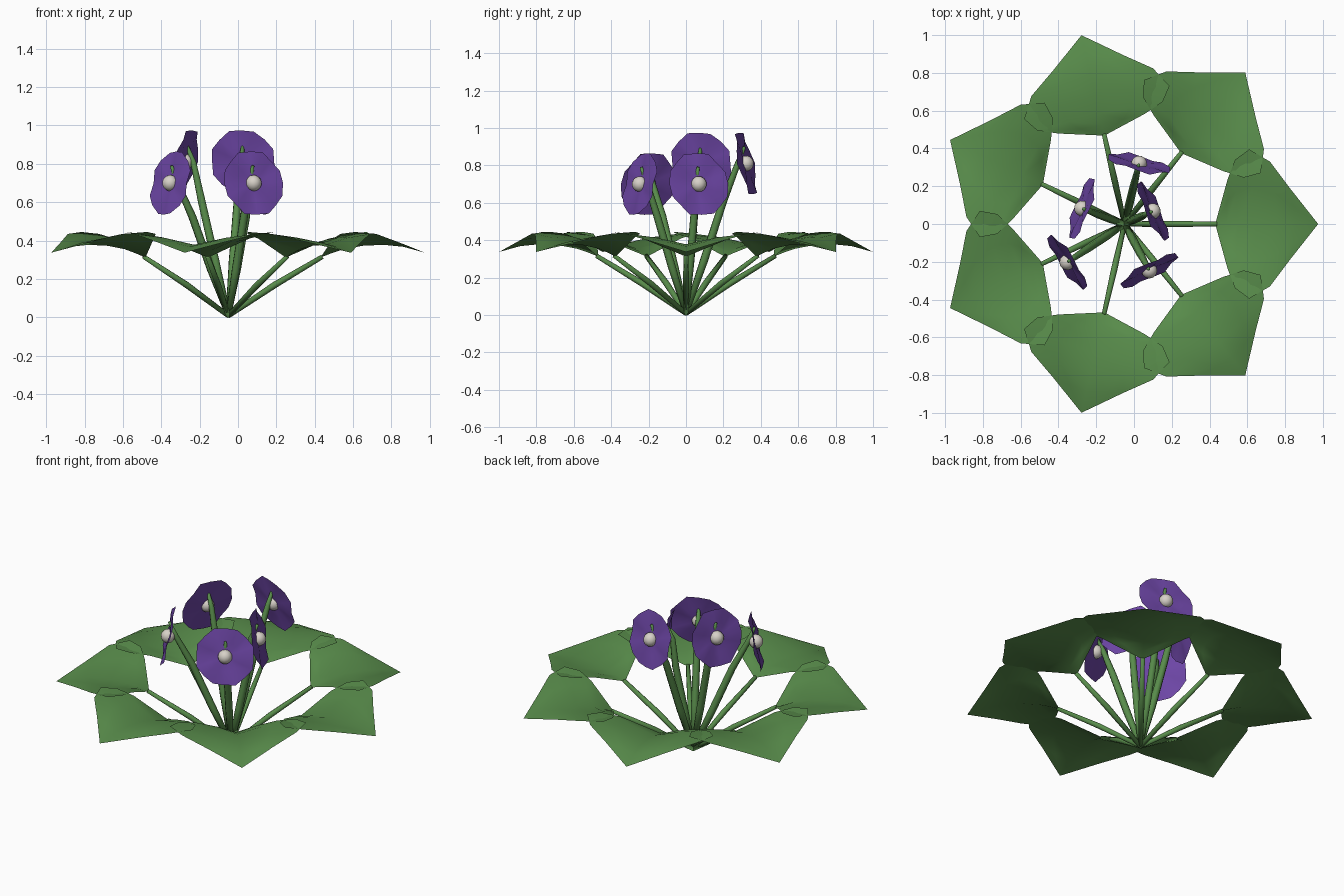
import bpy, bmesh, math
from mathutils import Matrix, Vector

if "Cube" in bpy.data.objects:
    bpy.data.objects.remove(bpy.data.objects["Cube"])

BASE = Vector((-0.05, 0, 0))


def material(name, rgb):
    m = bpy.data.materials.new(name)
    m.diffuse_color = (*rgb, 1)
    m.use_nodes = True
    m.node_tree.nodes["Principled BSDF"].inputs["Base Color"].default_value = m.diffuse_color
    return m


GREEN = material("leaf green", (0.098, 0.262, 0.070))
PURPLE = material("petal purple", (0.155, 0.062, 0.385))
WHITE = material("stamen white", (0.68, 0.64, 0.58))


def finish(name, bm, mat, matrix):
    bmesh.ops.recalc_face_normals(bm, faces=bm.faces) if name.endswith("stem") else None
    for f in bm.faces:
        f.smooth = True
    mesh = bpy.data.meshes.new(name)
    bm.to_mesh(mesh)
    bm.free()
    mesh.materials.append(mat)
    ob = bpy.data.objects.new(name, mesh)
    ob.matrix_world = matrix
    bpy.context.collection.objects.link(ob)
    return ob


def stem(name, path, matrix, sides=8):
    """Tapered tube along (x, z, radius) points lying in the local xz plane."""
    bm = bmesh.new()
    rings = []
    for i, (x, z, r) in enumerate(path):
        a, b = path[max(i - 1, 0)], path[min(i + 1, len(path) - 1)]
        t = Vector((b[0] - a[0], 0, b[1] - a[1])).normalized()
        side, up = Vector((0, 1, 0)), t.cross(Vector((0, 1, 0)))
        rings.append([bm.verts.new(Vector((x, 0, z)) + r * (
            side * math.cos(k * math.tau / sides) + up * math.sin(k * math.tau / sides)))
            for k in range(sides)])
    for p, q in zip(rings, rings[1:]):
        for k in range(sides):
            n = (k + 1) % sides
            bm.faces.new((p[k], p[n], q[n], q[k]))
    bm.faces.new(rings[0])
    bm.faces.new(rings[-1])
    finish(name, bm, GREEN, matrix)


# Leaf rows: midrib x, midrib z, edge x, edge y, edge z
LEAF = [(0.54, 0.335, 0.545, 0.235, 0.41), (0.60, 0.355, 0.585, 0.34, 0.435),
        (0.70, 0.373, 0.66, 0.395, 0.445), (0.81, 0.378, 0.77, 0.33, 0.435),
        (0.91, 0.368, 0.875, 0.19, 0.395)]


def leaf(matrix):
    bm = bmesh.new()
    root = bm.verts.new((0.48, 0, 0.312))
    tip = bm.verts.new((1.025, 0, 0.337))
    ribs = [bm.verts.new((r[0], 0, r[1])) for r in LEAF]
    for s in (1, -1):
        half = [bm.verts.new(((r[0] + r[2]) / 2, s * r[3] / 2, (r[1] + r[4]) / 2 + 0.008))
                for r in LEAF]
        edge = [bm.verts.new((r[2], s * r[3], r[4])) for r in LEAF]

        def face(*vs):
            bm.faces.new(vs if s > 0 else vs[::-1])
        for a, b in ((ribs, half), (half, edge)):
            for i in range(len(LEAF) - 1):
                face(a[i], a[i + 1], b[i + 1], b[i])
            face(root, a[0], b[0])
            face(a[-1], tip, b[-1])
    finish("leaf", bm, GREEN, matrix)


def blossom(matrix):
    """Ruffled disc facing local +x."""
    bm = bmesh.new()
    n = 16
    centre = bm.verts.new((-0.008, 0, 0))
    rings = []
    for r, wave in ((0.09, 0.003), (0.172, 0.009)):
        ring = []
        for k in range(n):
            a = k * math.tau / n
            rad = r * (1.03 if k % 2 else 0.98)
            ring.append(bm.verts.new((wave * math.cos(5 * a), rad * math.cos(a), rad * math.sin(a))))
        rings.append(ring)
    for k in range(n):
        m = (k + 1) % n
        bm.faces.new((centre, rings[0][k], rings[0][m]))
        bm.faces.new((rings[0][k], rings[1][k], rings[1][m], rings[0][m]))
    finish("petals", bm, PURPLE, matrix)
    bm = bmesh.new()
    bmesh.ops.create_uvsphere(bm, u_segments=12, v_segments=8, radius=0.042)
    finish("stamen", bm, WHITE, matrix)


def turn(deg):
    return Matrix.Translation(BASE) @ Matrix.Rotation(math.radians(deg), 4, 'Z')


# Ring of seven leaves on slanted stems
for i in range(7):
    m = turn(i * 360 / 7)
    leaf(m)
    stem("leaf_stem", [(0, 0.008, 0.013), (0.24, 0.168, 0.017), (0.49, 0.316, 0.012)], m)

# Five blossoms: heading, distance from the root, height
for deg, dist, h in ((213.7, 0.365, 0.70), (-62, 0.28, 0.70), (24.5, 0.165, 0.70),
                     (160, 0.24, 0.81), (76.5, 0.33, 0.81)):
    m = turn(deg)
    blossom(m @ Matrix.Translation((dist, 0, h)) @ Matrix.Rotation(math.radians(-13), 4, 'Y'))
    stem("flower_stem", [(0, 0.01, 0.015), (dist * 0.30, h * 0.36, 0.022),
                         (dist * 0.62, h * 0.75, 0.021), (dist - 0.045, h, 0.016),
                         (dist - 0.008, h + 0.09, 0.008)], m)
